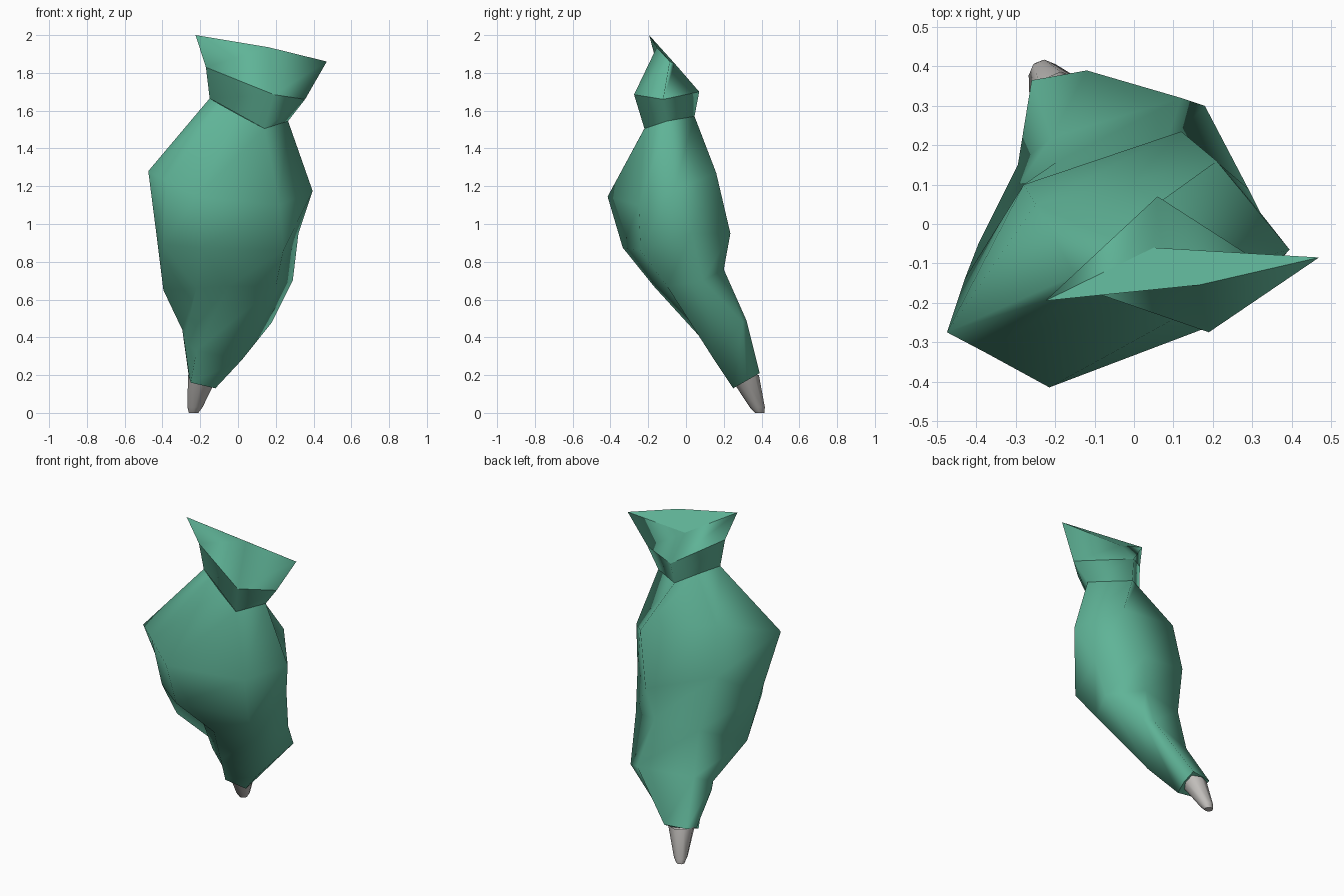
import bpy, bmesh, math


def material(name, rgb):
    m = bpy.data.materials.new(name)
    m.diffuse_color = (*rgb, 1)
    return m


green = material("sea_green", (0.115, 0.455, 0.31))
grey = material("warm_grey", (0.54, 0.52, 0.50))


def loft(name, rings, mat, cap_start=False, cap_end=False):
    """Skin a list of equal-sized rings with smooth quads."""
    bm = bmesh.new()
    vs = [[bm.verts.new(p) for p in r] for r in rings]
    n = len(vs[0])
    for a, b in zip(vs, vs[1:]):
        for i in range(n):
            j = (i + 1) % n
            bm.faces.new((a[i], a[j], b[j], b[i]))
    if cap_start:
        bm.faces.new(vs[0][::-1])
    if cap_end:
        bm.faces.new(vs[-1])
    bmesh.ops.recalc_face_normals(bm, faces=bm.faces)
    bm.faces.ensure_lookup_table()
    for f in bm.faces:
        f.smooth = True
    # caps keep a hard border
    if cap_start or cap_end:
        for e in bm.faces[-1].edges:
            e.smooth = False
    me = bpy.data.meshes.new(name)
    bm.to_mesh(me)
    bm.free()
    me.materials.append(mat)
    ob = bpy.data.objects.new(name, me)
    bpy.context.collection.objects.link(ob)
    return ob


# Bulging body: rings go left, dent, front, front right, right, back right, back left
body = [
    [(-.26, .30, .19), (-.255, .26, .175), (-.25, .23, .16), (-.12, .25, .13),
     (-.11, .32, .17), (-.12, .39, .21), (-.26, .365, .21)],
    [(-.295, .15, .44), (-.285, .15, .38), (-.22, .14, .33), (.02, .15, .28),
     (.18, .30, .48), (.12, .32, .49), (-.21, .22, .47)],
    [(-.395, -.05, .65), (-.22, -.05, .66), (-.05, -.17, .67), (.20, -.10, .67),
     (.29, .09, .70), (.08, .20, .76), (-.20, .155, .74)],
    [(-.43, -.14, .93), (-.395, -.20, .89), (-.20, -.335, .875), (.24, -.24, .86),
     (.32, .03, .95), (.12, .235, .95), (-.28, .10, 1.08)],
    [(-.475, -.275, 1.28), (-.38, -.325, 1.23), (-.215, -.415, 1.145), (.22, -.25, 1.10),
     (.395, -.065, 1.175), (.21, .16, 1.27), (-.25, .05, 1.38)],
    [(-.15, -.13, 1.665), (-.09, -.15, 1.63), (0, -.18, 1.58), (.14, -.22, 1.505),
     (.265, -.10, 1.545), (.05, .045, 1.57), (-.05, -.04, 1.62)],
]
loft("body", body, green, cap_start=True)

# Four-sided collar and the flared top above it
neck = [(-.15, -.13, 1.665), (.14, -.22, 1.505), (.265, -.10, 1.545), (.05, .045, 1.57)]
rim = [(-.17, -.15, 1.83), (.19, -.275, 1.685), (.355, -.12, 1.66), (.06, .07, 1.70)]
top = [(-.225, -.195, 2.0), (.165, -.155, 1.935), (.47, -.085, 1.86), (.05, -.06, 1.85)]
loft("collar", [neck, rim], green)
loft("flared_top", [rim, top], green, cap_end=True)

# Grey pointed tip, slightly slanted
tip = []
for z, r in ((.2, .08), (.03, .04), (0.0, .025)):
    cx, cy = -.235 + .25 * z, .39 - .42 * z
    tip.append([(cx + r * math.cos(k * math.pi / 4), cy + r * math.sin(k * math.pi / 4), z)
                for k in range(8)])
loft("tip", tip, grey, cap_end=True)
